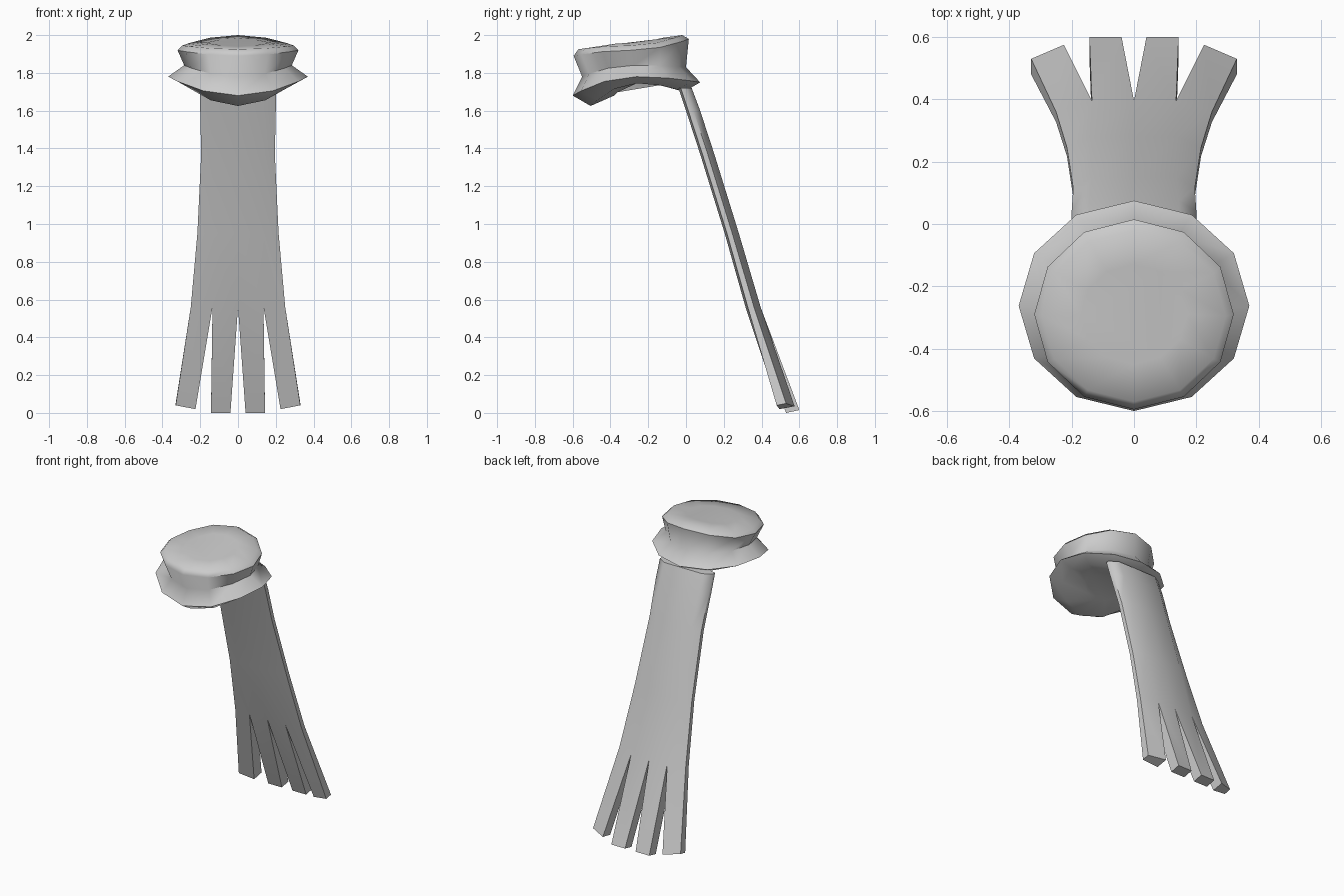
import bpy, bmesh, math

cube = bpy.data.objects.get("Cube")
if cube:
    bpy.data.objects.remove(cube)

grey = bpy.data.materials.new("plain grey")
grey.use_nodes = True
grey.diffuse_color = (0.6, 0.6, 0.6, 1)
grey.node_tree.nodes["Principled BSDF"].inputs["Base Color"].default_value = (0.6, 0.6, 0.6, 1)


def finish(bm, name, angle):
    bmesh.ops.recalc_face_normals(bm, faces=bm.faces)
    mesh = bpy.data.meshes.new(name)
    bm.to_mesh(mesh)
    bm.free()
    obj = bpy.data.objects.new(name, mesh)
    obj.data.materials.append(grey)
    bpy.context.collection.objects.link(obj)
    bpy.ops.object.select_all(action='DESELECT')
    obj.select_set(True)
    bpy.context.view_layer.objects.active = obj
    bpy.ops.object.shade_smooth_by_angle(angle=math.radians(angle))


def ring(bm, width, front, back, heights):
    """Twelve-sided loop; heights are given at the front, side and back."""
    zf, zs, zb = heights
    verts = []
    for i in range(12):
        a = i * math.tau / 12
        c = math.cos(a)                      # 1 at the back, -1 at the front
        y = (front + back) / 2 + c * (back - front) / 2
        z = zs + (zb - zs) * c * c if c > 0 else zs + (zf - zs) * c * c
        verts.append(bm.verts.new((width * math.sin(a), y, z)))
    return verts


# Cap: domed crown, pinched waist, flared brim and saddle-shaped underside
bm = bmesh.new()
loops = [ring(bm, *r) for r in (
    (0.17, -0.45, -0.13, (1.94, 1.96, 1.985)),
    (0.295, -0.57, -0.02, (1.925, 1.945, 2.0)),
    (0.32, -0.595, 0.015, (1.89, 1.92, 1.98)),
    (0.285, -0.55, 0.0, (1.78, 1.84, 1.83)),
    (0.37, -0.60, 0.075, (1.68, 1.78, 1.75)),
    (0.29, -0.505, -0.01, (1.625, 1.745, 1.70)),
    (0.15, -0.38, -0.12, (1.68, 1.75, 1.73)))]
for a, b in zip(loops, loops[1:]):
    for i in range(12):
        j = (i + 1) % 12
        bm.faces.new((a[i], a[j], b[j], b[i]))
bm.faces.new(loops[0])
bm.faces.new(loops[-1])
finish(bm, "cap", 60)

# Tail: a tapered slab of five columns, each with a front and a back vertex
bm = bmesh.new()
stations = (  # height, front y, back y, half width, inner column share
    (1.72, -0.04, 0.03, 0.20, 0.72),
    (1.60, 0.0, 0.075, 0.20, 0.72),
    (1.37, 0.075, 0.15, 0.195, 0.70),
    (0.95, 0.205, 0.28, 0.215, 0.64),
    (0.56, 0.315, 0.395, 0.25, 0.54))
rows = []
for z, yf, yb, w, share in stations:
    row = []
    for u in (-1, -share, 0, share, 1):
        edge = abs(u) == 1
        row.append((bm.verts.new((u * w, yf + (0.012 if edge else 0), z)),
                    bm.verts.new((u * w, yb - (0.035 if edge else 0), z))))
    rows.append(row)
for a, b in zip(rows, rows[1:]):
    for i in range(4):
        for side in (0, 1):
            bm.faces.new((a[i][side], a[i + 1][side], b[i + 1][side], b[i][side]))
    for i in (0, 4):
        bm.faces.new((a[i][0], a[i][1], b[i][1], b[i][0]))
for i in range(4):
    top = rows[0]
    bm.faces.new((top[i][0], top[i + 1][0], top[i + 1][1], top[i][1]))


# Four splayed strips continue the slab from its last row
def tip(x, yf, yb, zf, zb):
    return bm.verts.new((x, yf, zf)), bm.verts.new((x, yb, zb))


root = rows[-1]
for sign in (-1, 1):
    outer = (tip(sign * 0.33, 0.48, 0.53, 0.04, 0.05), tip(sign * 0.225, 0.495, 0.575, 0.02, 0.035))
    inner = (tip(sign * 0.143, 0.53, 0.60, 0, 0.015), tip(sign * 0.04, 0.53, 0.60, 0, 0.015))
    for (p, q), (r, s) in (((root[2 + 2 * sign], root[2 + sign]), outer),
                           ((root[2 + sign], root[2]), inner)):
        for side in (0, 1):
            bm.faces.new((p[side], q[side], s[side], r[side]))
        bm.faces.new((p[0], p[1], r[1], r[0]))
        bm.faces.new((q[0], q[1], s[1], s[0]))
        bm.faces.new((r[0], r[1], s[1], s[0]))
finish(bm, "tail", 60)
